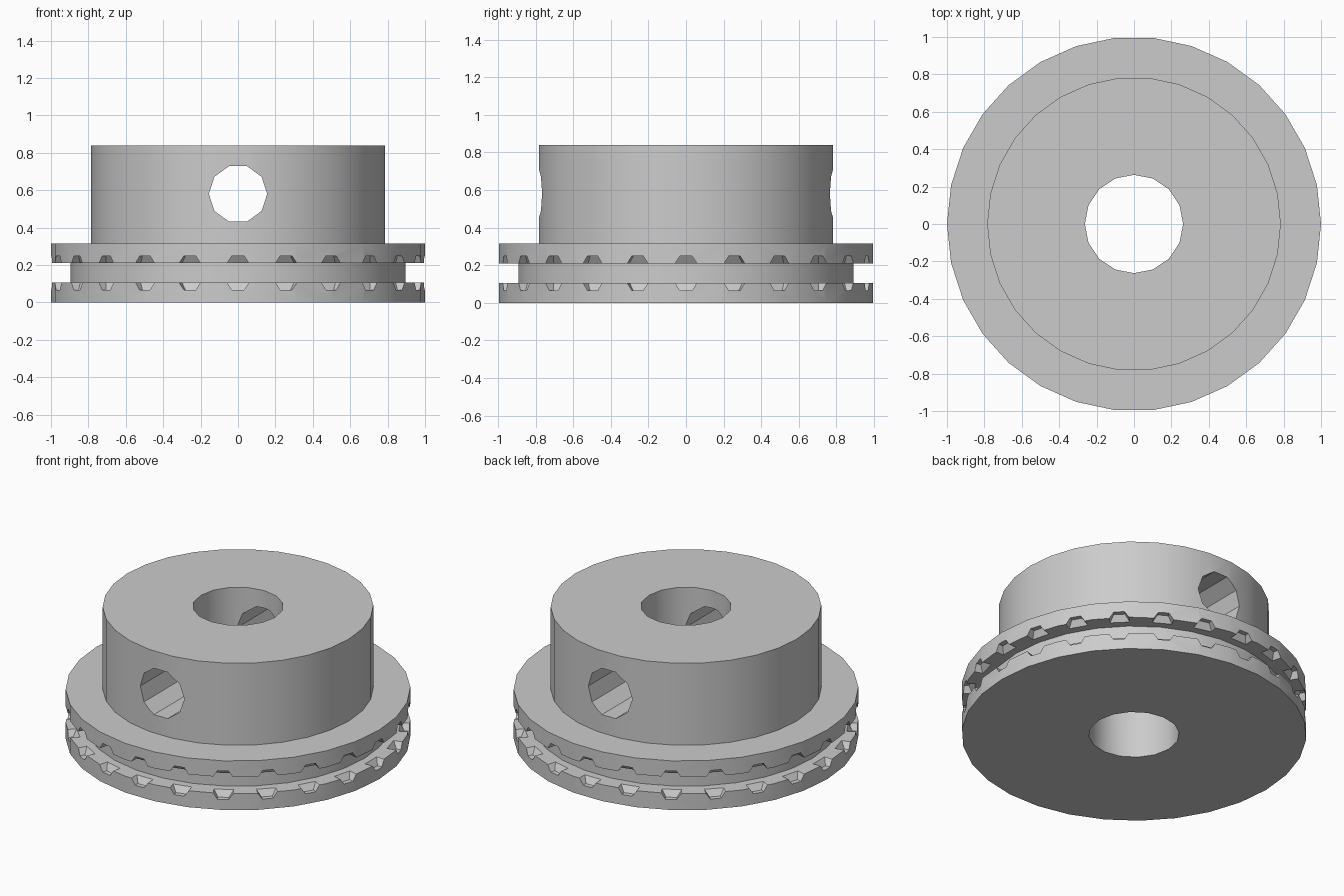
import bpy, bmesh, math
from mathutils import Matrix

cube = bpy.data.objects.get("Cube")
if cube:
    bpy.data.objects.remove(cube, do_unlink=True)

grey = bpy.data.materials.new("plain grey")
grey.use_nodes = True
COLOUR = (0.6, 0.6, 0.6, 1)
grey.diffuse_color = COLOUR
for node in grey.node_tree.nodes:
    if node.type == 'BSDF_PRINCIPLED':
        node.inputs["Base Color"].default_value = COLOUR


def make_object(name, bm):
    bmesh.ops.recalc_face_normals(bm, faces=bm.faces)
    mesh = bpy.data.meshes.new(name)
    bm.to_mesh(mesh)
    bm.free()
    mesh.materials.append(grey)
    obj = bpy.data.objects.new(name, mesh)
    bpy.context.collection.objects.link(obj)
    return obj


def lathe(name, profile, sides):
    """Closed solid of revolution from (radius, height) points."""
    bm = bmesh.new()
    rings = []
    for r, z in profile:
        angles = [2 * math.pi * i / sides for i in range(sides)]
        rings.append([bm.verts.new((r * math.cos(a), r * math.sin(a), z)) for a in angles])
    for low, high in zip(rings, rings[1:]):
        for i in range(sides):
            j = (i + 1) % sides
            bm.faces.new((low[i], low[j], high[j], high[i]))
    bm.faces.new(rings[0])
    bm.faces.new(rings[-1])
    return make_object(name, bm)


def cut(target, cutter):
    mod = target.modifiers.new("cut", 'BOOLEAN')
    mod.operation = 'DIFFERENCE'
    mod.solver = 'EXACT'
    mod.object = cutter
    bpy.context.view_layer.objects.active = target
    bpy.ops.object.modifier_apply(modifier=mod.name)
    bpy.data.objects.remove(cutter, do_unlink=True)


# Pulley body: two flanges, the groove between them, and the hub
pulley = lathe("pulley", [(1, 0), (1, 0.105), (0.895, 0.105), (0.895, 0.21),
                          (1, 0.21), (1, 0.315), (0.785, 0.315), (0.785, 0.84)], 30)

# Shaft bore
cut(pulley, lathe("bore_cutter", [(0.263, -0.1), (0.263, 1)], 16))

# Set screw hole straight through the hub
bm = bmesh.new()
bmesh.ops.create_cone(bm, cap_ends=True, segments=10, radius1=0.156, radius2=0.156, depth=3,
                      matrix=Matrix.Translation((0, 0, 0.58)) @ Matrix.Rotation(math.pi / 2, 4, 'X'))
for v in bm.verts:  # turn the ten sides so that the top and bottom are flat
    a = round(math.atan2(v.co.z - 0.58, v.co.x) / (math.pi / 5) - 0.01) * math.pi / 5
    v.co.x, v.co.z = 0.156 * math.cos(a), 0.58 + 0.156 * math.sin(a)
cut(pulley, make_object("screw_hole_cutter", bm))

# Tapered notches round the inner edge of each flange
NOTCHES = 24
NARROW, WIDE = 0.032 * math.sqrt(2), 0.065 * math.sqrt(2)
bm = bmesh.new()
for z, r_low, r_high in ((0.091, NARROW, WIDE), (0.224, WIDE, NARROW)):
    for i in range(NOTCHES):
        place = (Matrix.Rotation(2 * math.pi * i / NOTCHES, 4, 'Z')
                 @ Matrix.Translation((0.998, 0, z))
                 @ Matrix.Rotation(math.pi / 4, 4, 'Z'))
        bmesh.ops.create_cone(bm, cap_ends=True, segments=4, radius1=r_low, radius2=r_high,
                              depth=0.05, matrix=place)
cut(pulley, make_object("notch_cutter", bm))

# Smooth walls with sharp edges
bpy.ops.object.select_all(action='DESELECT')
pulley.select_set(True)
bpy.context.view_layer.objects.active = pulley
bpy.ops.object.shade_smooth_by_angle(angle=math.radians(30))
